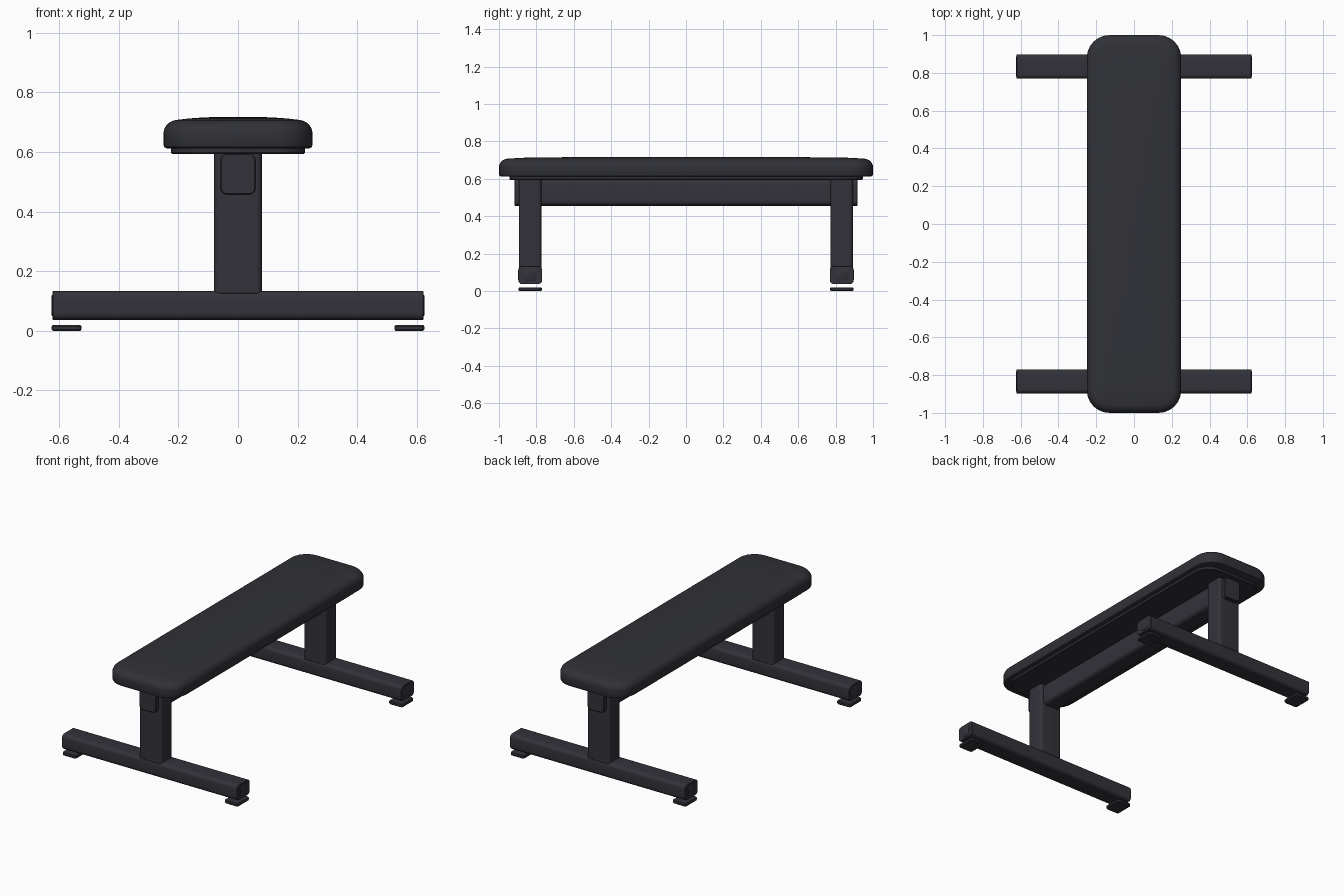
import bpy, bmesh, math
from mathutils import Matrix

if "Cube" in bpy.data.objects:
    bpy.data.objects.remove(bpy.data.objects["Cube"])


def material(name, rgb):
    m = bpy.data.materials.new(name)
    m.diffuse_color = (*rgb, 1)
    m.use_nodes = True
    m.node_tree.nodes["Principled BSDF"].inputs["Base Color"].default_value = m.diffuse_color
    return m


FRAME = material("charcoal frame", (0.032, 0.032, 0.042))
PAD = material("black upholstery", (0.030, 0.031, 0.038))


def ring(hx, hy, r, z, steps=6):
    """Rounded rectangle outline at height z."""
    pts = []
    for i, (sx, sy) in enumerate([(1, 1), (-1, 1), (-1, -1), (1, -1)]):
        for k in range(steps + 1):
            a = (i + k / steps) * math.pi / 2
            pts.append((sx * (hx - r) + r * math.cos(a),
                        sy * (hy - r) + r * math.sin(a), z))
    return pts


def loft(name, rings, mat, matrix=Matrix(), angle=35):
    """Skin a stack of rounded rectangles and cap both ends."""
    bm = bmesh.new()
    loops = [[bm.verts.new(p) for p in ring(*r)] for r in rings]
    n = len(loops[0])
    for a, b in zip(loops, loops[1:]):
        for i in range(n):
            j = (i + 1) % n
            bm.faces.new((a[i], a[j], b[j], b[i]))
    bm.faces.new(loops[0][::-1])
    bm.faces.new(loops[-1])
    bm.transform(matrix)
    bmesh.ops.recalc_face_normals(bm, faces=bm.faces)
    me = bpy.data.meshes.new(name)
    bm.to_mesh(me)
    bm.free()
    me.materials.append(mat)
    ob = bpy.data.objects.new(name, me)
    bpy.context.collection.objects.link(ob)
    bpy.context.view_layer.objects.active = ob
    ob.select_set(True)
    bpy.ops.object.shade_smooth_by_angle(angle=math.radians(angle))
    ob.select_set(False)
    return ob


def tube(name, hx, hy, r, half, matrix, inset=0.004):
    """Straight rounded tube, centred on its own axis, with eased ends."""
    loft(name, [(hx - inset, hy - inset, r - inset, -half),
                (hx, hy, r, -half + inset), (hx, hy, r, half - inset),
                (hx - inset, hy - inset, r - inset, half)], FRAME, matrix)


# padded seat: eased bottom edge, rounded shoulder, gentle crown
rings = [(0.238, 0.988, 0.11, 0.612), (0.247, 0.997, 0.118, 0.616),
         (0.25, 1.0, 0.12, 0.624)]
for k in range(7):
    a = k / 6 * math.radians(80)
    d = 0.05 * (1 - math.cos(a))
    rings.append((0.25 - d, 1.0 - d, 0.12 - d * 0.7, 0.662 + 0.046 * math.sin(a)))
rings += [(0.165, 0.88, 0.06, 0.7125), (0.13, 0.7, 0.05, 0.715),
          (0.07, 0.4, 0.03, 0.718)]
loft("seat_pad", rings, PAD)

# backing board under the pad
loft("seat_board", [(0.221, 0.941, 0.10, 0.594), (0.225, 0.945, 0.104, 0.598),
                    (0.225, 0.945, 0.104, 0.614)], PAD)

# long spine beam
along_y = Matrix.Rotation(math.pi / 2, 4, 'X')
tube("spine_beam", 0.06, 0.07, 0.025, 0.918,
     Matrix.Translation((0, 0, 0.526)) @ along_y)

along_x = Matrix.Rotation(math.pi / 2, 4, 'Y')
for sy, end in ((-1, "front"), (1, "back")):
    y = sy * 0.833
    # upright post
    tube(end + "_leg", 0.08, 0.06, 0.02, 0.237,
         Matrix.Translation((0, y, 0.36)))
    # floor crossbar
    tube(end + "_crossbar", 0.0485, 0.064, 0.022, 0.622,
         Matrix.Translation((0, y, 0.0855)) @ along_x, 0.002)
    for sx, side in ((-1, "left"), (1, "right")):
        # round plug in the crossbar end
        loft(f"{end}_{side}_end_plug",
             [(0.035, 0.035, 0.02, 0.60), (0.035, 0.035, 0.02, 0.624),
              (0.032, 0.032, 0.018, 0.626)], FRAME,
             Matrix.Translation((0, y, 0.0855)) @ Matrix.Rotation(sx * math.pi / 2, 4, 'Y'))
        # rubber foot plate
        loft(f"{end}_{side}_foot",
             [(0.046, 0.058, 0.012, 0.0), (0.05, 0.062, 0.016, 0.005),
              (0.05, 0.062, 0.016, 0.015), (0.046, 0.058, 0.012, 0.02)], FRAME,
             Matrix.Translation((sx * 0.575, y, 0)))
